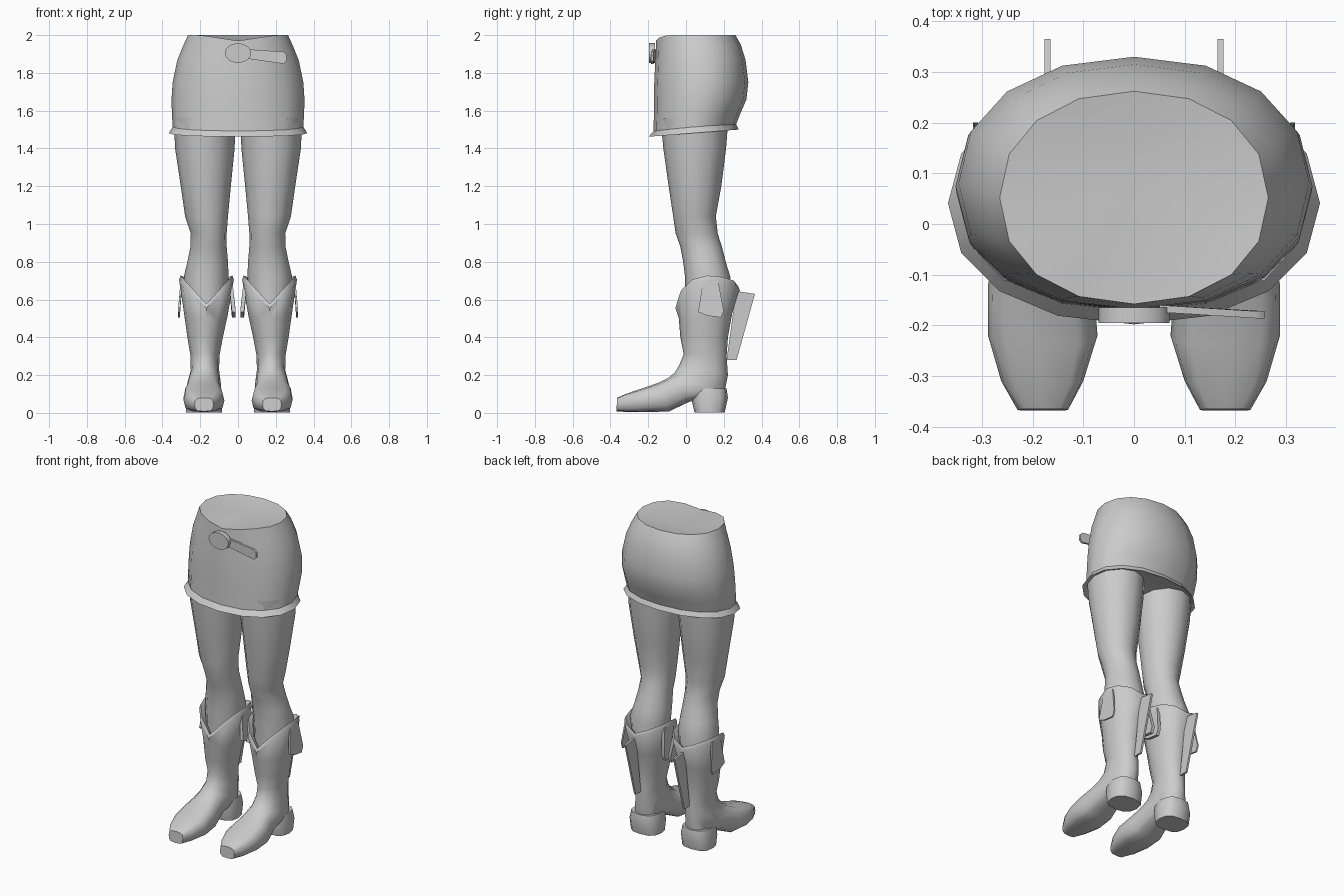
import bpy, bmesh
from math import sin, cos, pi
from mathutils import Vector

if "Cube" in bpy.data.objects:
    bpy.data.objects.remove(bpy.data.objects["Cube"])


def finish(name, bm, mirror=False, angle=45):
    bmesh.ops.recalc_face_normals(bm, faces=bm.faces[:])
    me = bpy.data.meshes.new(name)
    bm.to_mesh(me)
    bm.free()
    ob = bpy.data.objects.new(name, me)
    bpy.context.collection.objects.link(ob)
    bpy.ops.object.select_all(action='DESELECT')
    ob.select_set(True)
    bpy.context.view_layer.objects.active = ob
    bpy.ops.object.shade_smooth_by_angle(angle=angle * pi / 180)
    if mirror:
        ob.modifiers.new("Mirror", 'MIRROR').use_mirror_merge = False
    return ob


def ring(front, back, x0, x1, n=12, e=1.0):
    """Closed section between a front and a back (y, z) point; e < 1 squares it."""
    f, b = Vector((0, *front)), Vector((0, *back))
    pts = []
    for i in range(n):
        s, c = sin(2 * pi * i / n), cos(2 * pi * i / n)
        s = abs(s) ** e * (1 if s > 0 else -1)
        c = abs(c) ** e * (1 if c > 0 else -1)
        p = f.lerp(b, (1 - c) / 2)
        p.x = (x0 + x1) / 2 + (x1 - x0) / 2 * s
        pts.append(p)
    return pts


def loft(name, rings, cap0=False, cap1=False, **kw):
    """Skin the rings; a cap is True (flat) or a point for a fan."""
    bm = bmesh.new()
    vs = [[bm.verts.new(p) for p in r] for r in rings]
    n = len(vs[0])
    for a, b in zip(vs, vs[1:]):
        for i in range(n):
            j = (i + 1) % n
            bm.faces.new((a[i], a[j], b[j], b[i]))
    for cap, r in ((cap0, vs[0]), (cap1, vs[-1])):
        if cap is True:
            bm.faces.new(r)
        elif cap:
            c = bm.verts.new(cap)
            for i in range(n):
                bm.faces.new((r[i], r[(i + 1) % n], c))
    return finish(name, bm, **kw)


def slab(name, pts, offset, **kw):
    """Flat outline thickened along an offset."""
    o = Vector(offset)
    return loft(name, [[Vector(p) for p in pts], [Vector(p) + o for p in pts]],
                True, True, **kw)


# Skirt: z, front y, back y, half width
skirt = [ring((f, z), (b, z + dz), -w, w, 16, 0.93) for z, dz, f, b, w in (
    (1.49, .03, -.172, .262, .345), (1.58, .01, -.17, .29, .35),
    (1.66, 0, -.17, .32, .352), (1.75, 0, -.168, .33, .346),
    (1.86, .01, -.163, .315, .322), (1.93, .02, -.16, .29, .292),
    (1.97, .03, -.158, .262, .265))]
for p in skirt[-1]:
    p.z = 1.97 + .03 * min(1, abs(p.x) / .2 + max(0, p.y) / .2)
loft("skirt", skirt, cap1=(0, .08, 1.97))

# Flared hem with its underside
loft("skirt_hem", [
    ring((-.17, 1.495), (.262, 1.535), -.345, .345, 16, .93),
    ring((-.198, 1.462), (.28, 1.5), -.367, .367, 16, .93),
    ring((-.165, 1.475), (.25, 1.51), -.338, .338, 16, .93)], cap1=True)

# Belt buckle and strap end
slab("belt_buckle", [(.07 * cos(t * pi / 8), -.165, 1.905 + .052 * sin(t * pi / 8))
                     for t in range(16)], (0, -.03, 0))
slab("belt_strap", [(.05, -.16, 1.925), (.24, -.172, 1.912), (.257, -.172, 1.895),
                    (.257, -.172, 1.862), (.24, -.172, 1.848), (.05, -.16, 1.875)],
     (0, -.014, 0))

# Legs: z, front y, back y, inner x, outer x
loft("leg", [ring((f, z), (b, z), i, o) for z, f, b, i, o in (
    (1.56, -.135, .225, .012, .34), (1.4, -.12, .212, .018, .333),
    (1.2, -.092, .187, .038, .303), (1.04, -.068, .158, .053, .28),
    (.95, -.055, .168, .06, .25), (.88, -.03, .19, .06, .252),
    (.8, -.015, .21, .053, .268), (.72, -.005, .235, .05, .287),
    (.52, -.005, .22, .07, .27))], mirror=True)


def cuff(f, b, i, o, lift):
    """Boot rim dipping to a V at the front and slightly at the back."""
    r = ring((f, 0), (b, 0), i, o)
    c, h = (i + o) / 2, (o - i) / 2
    for k, p in enumerate(r):
        t = abs(p.x - c) / h
        z = .555 + .15 * t if k in (0, 1, 2, 10, 11) else .65 + .055 * t
        p.z = z + lift
    return r


# Boot: toe, foot, ankle, shaft, V-shaped cuff rim
boot = [ring(t, b, i, o, e=e) for t, b, i, o, e in (
    ((-.365, .08), (-.368, .008), .13, .23, .6),
    ((-.32, .1), (-.3, .004), .1, .262, .6),
    ((-.24, .127), (-.2, .004), .072, .288, .65),
    ((-.15, .158), (-.09, .008), .08, .288, .65),
    ((-.095, .185), (.02, .06), .092, .272, .75),
    ((-.06, .212), (.2, .09), .09, .27, .85),
    ((-.035, .255), (.222, .2), .1, .25, 1),
    ((-.012, .31), (.215, .3), .098, .252, 1),
    ((-.03, .4), (.222, .4), .08, .268, 1),
    ((-.038, .5), (.245, .53), .055, .284, 1))]
boot += [cuff(-.056, .285, .022, .312, 0), cuff(-.045, .275, .03, .304, .022),
         cuff(-.015, .24, .055, .28, -.01)]
loft("boot", boot, cap0=True, mirror=True)

# Boot heel
loft("boot_heel", [ring((.03, .13), (.215, .13), .092, .268, e=.75),
                   ring((.03, .065), (.222, .08), .082, .278, e=.75),
                   ring((.045, .003), (.205, .003), .085, .275, e=.75)],
     cap0=True, cap1=True, mirror=True)

# Hanging tabs on the outer and inner side of each cuff
for name, top, bot, th in (("outer_tab", .304, .318, -.01), ("inner_tab", .03, .012, .02)):
    slab(name, [(top, .09, .7), (top, .17, .7), (bot, .2, .54), (bot, .185, .505),
                (bot, .11, .515), (bot, .065, .535)], (th, 0, 0), mirror=True)

# Long strap standing off the back of each boot
slab("back_strap", [(.165, .265, .645), (.165, .365, .63), (.165, .268, .28),
                    (.165, .215, .28)], (.012, 0, 0), mirror=True)
